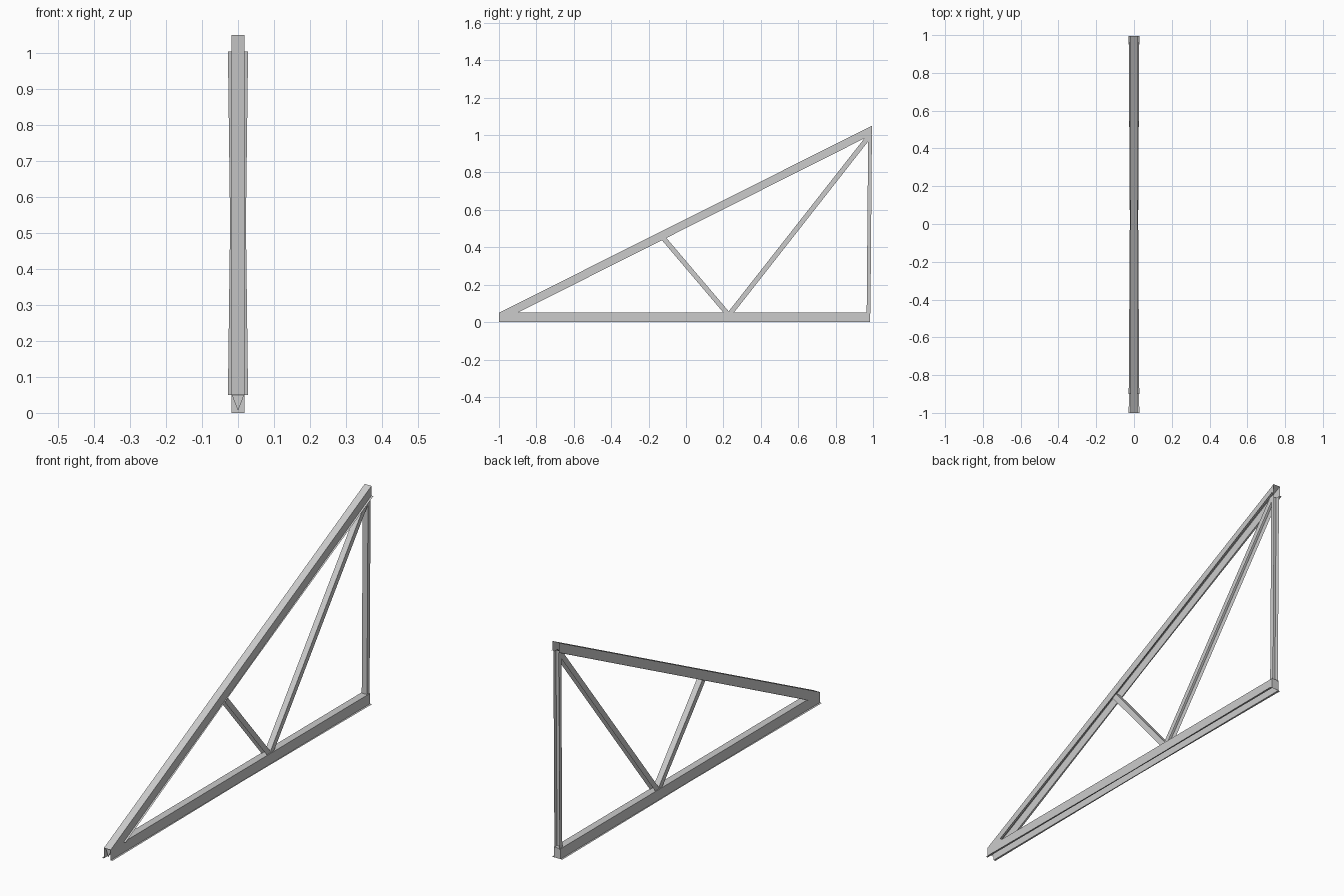
import bpy
from mathutils import Vector

if "Cube" in bpy.data.objects:
    bpy.data.objects.remove(bpy.data.objects["Cube"])


def sheet(name, rows, cap=False):
    """Loft matching rows of points into an open folded sheet."""
    n = len(rows[0])
    verts = [p for row in rows for p in row]
    faces = [(r * n + i, r * n + i + 1, (r + 1) * n + i + 1, (r + 1) * n + i)
             for r in range(len(rows) - 1) for i in range(n - 1)]
    if cap:
        b = (len(rows) - 1) * n
        faces.append((b + 1, b + 2, b + 3, b + 4))
    mesh = bpy.data.meshes.new(name)
    mesh.from_pydata(verts, [], faces)
    mesh.update()
    obj = bpy.data.objects.new(name, mesh)
    bpy.context.collection.objects.link(obj)
    return obj


def hat_chord(name, web, lip, cap=False):
    """Hat section open at the bottom; its lips narrow toward mid-span."""
    rows = []
    for t, tip in ((0, .028), (.5, .022), (1, .028)):
        w = Vector(web[0]).lerp(Vector(web[1]), t)
        l = Vector(lip[0]).lerp(Vector(lip[1]), t)
        rows.append([(-tip, *l), (-.018, *l), (-.018, *w),
                     (.018, *w), (.018, *l), (tip, *l)])
    return sheet(name, rows, cap)


def channel(name, a, b, closed_side, width=.028, depth=.026):
    """U channel along a-b; closed_side picks the side carrying the web."""
    a, b = Vector(a), Vector(b)
    d = (b - a).normalized()
    n = Vector((-d.y, d.x)) * closed_side * depth / 2
    h = width / 2
    rows = [[(-h, *(p - n)), (-h, *(p + n)), (h, *(p + n)), (h, *(p - n))]
            for p in (a, b)]
    return sheet(name, rows)


# Chords (points are y, z)
hat_chord("bottom_chord", ((-1, .05), (.985, .05)), ((-1, 0), (.985, 0)), cap=True)
hat_chord("top_chord", ((-1, .05), (.995, 1.05)), ((-.9, .05), (.995, 1.003)))

# Web members
channel("short_brace", (.222, .045), (-.122, .45), -1)
channel("long_brace", (.235, .045), (.978, .992), 1)
channel("end_post", (.976, .045), (.984, 1.0), 1, depth=.02)

# Pointed gusset inside the heel
sheet("heel_gusset", [[(-.017, -.99, .05), (.017, -.99, .05)],
                      [(-.001, -.99, .008), (.001, -.99, .008)]])
